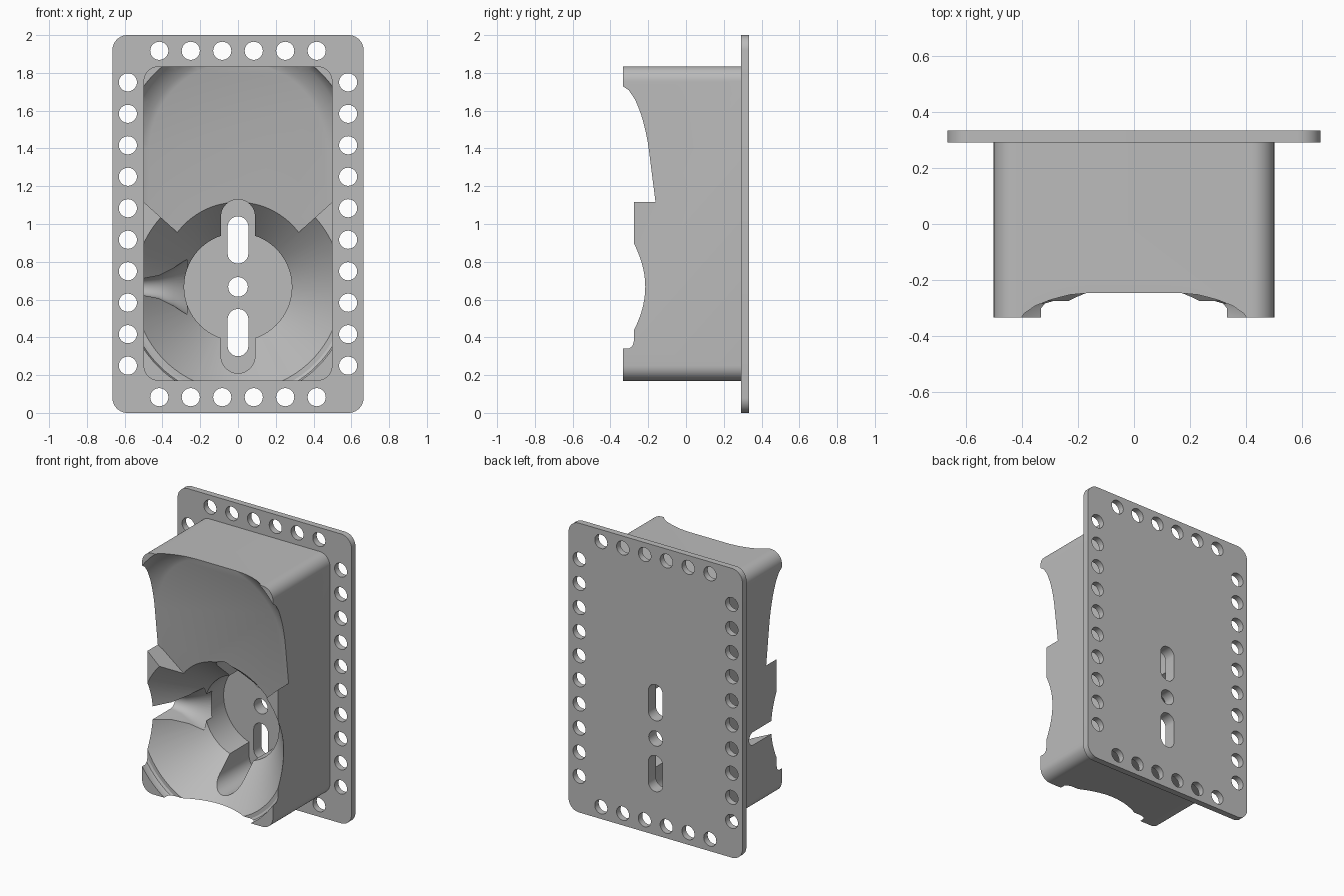
import bpy, bmesh, math
from mathutils import Vector

cube = bpy.data.objects.get("Cube")
if cube:
    bpy.data.objects.remove(cube, do_unlink=True)

grey = bpy.data.materials.new("light grey plastic")
grey.use_nodes = True
grey.diffuse_color = (0.5, 0.5, 0.5, 1)
grey.node_tree.nodes["Principled BSDF"].inputs["Base Color"].default_value = (0.5, 0.5, 0.5, 1)

HINGE = 0.667            # height of the bowl axis
FRONT, SEAM, BACK = -0.333, 0.29, 0.333
FLOOR = 0.25             # bottom of the bore
OUT = -0.6               # cutters reach out past the front


def arc(cx, cz, r, a0, a1, n):
    angles = [math.radians(a0 + (a1 - a0) * i / n) for i in range(n + 1)]
    return [(cx + r * math.cos(a), cz + r * math.sin(a)) for a in angles]


def circle(cx, cz, r, n=32):
    return arc(cx, cz, r, 0, 360, n)[:-1]


def pill(cx, z0, z1, r):
    return arc(cx, z1 - r, r, 0, 180, 16) + arc(cx, z0 + r, r, 180, 360, 16)


def rounded(w, z0, z1, r):
    pts = []
    corners = ((w - r, z1 - r), (r - w, z1 - r), (r - w, z0 + r), (w - r, z0 + r))
    for i, (x, z) in enumerate(corners):
        pts += arc(x, z, r, 90 * i, 90 * i + 90, 10)
    return pts


def loft(name, rings, trims=()):
    """Skin a stack of equal rings, cap both ends, trim by planes through the axis."""
    bm = bmesh.new()
    rows = [[bm.verts.new(p) for p in ring] for ring in rings]
    for a, b in zip(rows, rows[1:]):
        for i in range(len(a)):
            j = (i + 1) % len(a)
            bm.faces.new((a[i], a[j], b[j], b[i]))
    bm.faces.new(rows[0])
    bm.faces.new(rows[-1])
    for normal in trims:
        cut = bmesh.ops.bisect_plane(
            bm, geom=bm.verts[:] + bm.edges[:] + bm.faces[:],
            plane_co=(0, 0, HINGE), plane_no=normal, clear_outer=True)
        edges = [e for e in cut["geom_cut"] if isinstance(e, bmesh.types.BMEdge)]
        bmesh.ops.edgenet_fill(bm, edges=edges)
    bmesh.ops.recalc_face_normals(bm, faces=bm.faces[:])
    me = bpy.data.meshes.new(name)
    bm.to_mesh(me)
    bm.free()
    me.materials.append(grey)
    ob = bpy.data.objects.new(name, me)
    bpy.context.scene.collection.objects.link(ob)
    return ob


def prism(name, outline, y0, y1):
    return loft(name, [[(x, y, z) for x, z in outline] for y in (y0, y1)])


def carve(ob, cutters):
    """Subtract the cutters one by one, bake the result and set the shading."""
    for c in cutters:
        c.hide_render = True
        mod = ob.modifiers.new("cut", 'BOOLEAN')
        mod.operation, mod.solver, mod.object = 'DIFFERENCE', 'EXACT', c
    bpy.context.view_layer.update()
    me = bpy.data.meshes.new_from_object(ob.evaluated_get(bpy.context.evaluated_depsgraph_get()))
    ob.modifiers.clear()
    ob.data = me
    me.shade_smooth()
    me.set_sharp_from_angle(angle=math.radians(25))
    for c in cutters:
        bpy.data.objects.remove(c, do_unlink=True)


def screw_slots():
    shapes = [pill(0, 0.30, 0.55, 0.055), pill(0, 0.79, 1.04, 0.055), circle(0, HINGE, 0.052)]
    return [prism("slot_cutter", s, 0, 0.6) for s in shapes]


# Back plate with a border of round holes
plate = prism("back_plate", rounded(0.665, 0, 2, 0.08), SEAM, BACK)
spots = [((i - 2.5) / 6, z) for i in range(6) for z in (0.083, 1.917)]
spots += [(x, 0.25 + i / 6) for i in range(10) for x in (-0.583, 0.583)]
carve(plate, screw_slots() + [prism("hole_cutter", circle(x, z, 0.048), 0, 0.6) for x, z in spots])

# Housing block
housing = prism("housing", rounded(0.5, 0.17, 1.835, 0.08), FRONT, SEAM)

# Bore, conical bowl and rim ledge, turned about the front-to-back axis
profile = [(0.285, FLOOR), (0.285, 0.04), (0.55, -0.275), (0.575, -0.275),
           (0.59, -0.283), (0.597, -0.30), (0.597, OUT)]
bowl = loft("bowl_cutter", [[(x, y, z) for x, z in circle(0, HINGE, r, 96)] for r, y in profile])

# Sloping upper recess with curved corners, trimmed to a wedge
def recess_ring(r, rise):
    pts = arc(0, 1.39, r, 0, 180, 48) + [(-r, 0.5), (r, 0.5)]
    return [(x, OUT if rise is None else -0.155 - 0.126 * (z - 1.12) - rise, z) for x, z in pts]

steps = [(0.47, 0), (0.50, 0.007), (0.535, 0.025), (0.568, 0.047),
         (0.593, 0.074), (0.605, 0.104), (0.607, None)]
tilt = math.radians(42)
sides = [Vector((s * math.sin(tilt), 0, -math.cos(tilt))) for s in (-1, 1)]
recess = loft("recess_cutter", [recess_ring(r, d) for r, d in steps], sides)

# Level top of the two side fins
fin_top = prism("fin_top_cutter", [(-0.7, HINGE), (0.7, HINGE), (0.7, 1.15), (-0.7, 1.15)], OUT, -0.275)

# Long pocket around the screw slots
pocket = prism("pocket_cutter", pill(0, 0.21, 1.13, 0.09), OUT, FLOOR)

# Flared side channel, open to the front
def channel_ring(x, r):
    pts = arc(0, 0, r, 0, 180, 24) + [(-r, OUT), (r, OUT)]
    return [(x, -0.02 + y if y > OUT else OUT, HINGE + z) for z, y in pts]

channel = loft("channel_cutter", [channel_ring(x, r) for x, r in
                                  ((-0.6, 0.04), (-0.5, 0.045), (-0.42, 0.06), (-0.34, 0.1), (-0.27, 0.15))])

carve(housing, [bowl, recess, fin_top, pocket, channel] + screw_slots())
